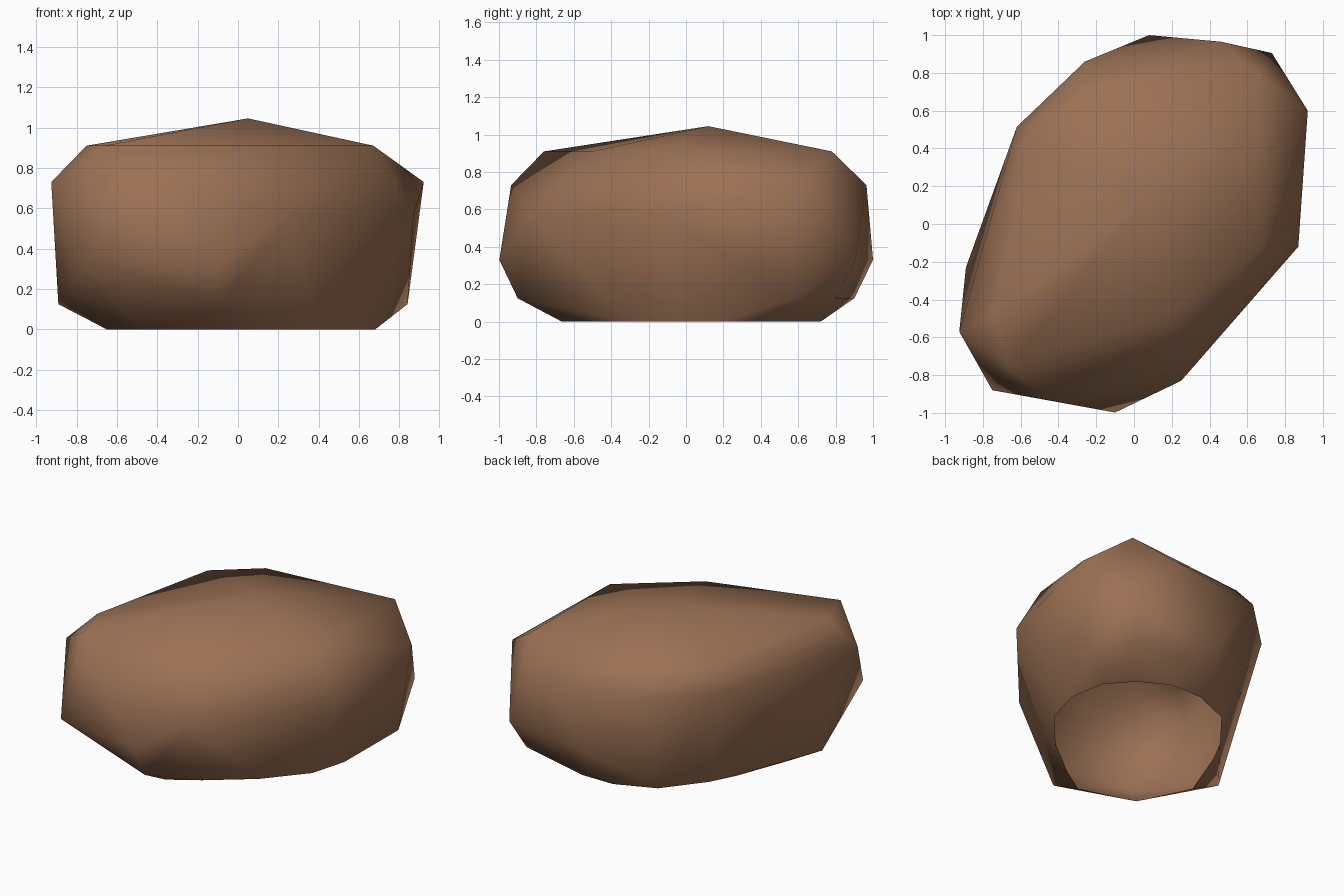
import bpy
import bmesh

# Corner points of the boulder, grouped by height
LEVELS = {
    1.045: [(0.05, 0.12)],
    0.91: [(-0.66, -0.76), (-0.75, -0.48), (-0.55, 0.455), (-0.27, 0.69),
           (0.665, 0.78), (0.67, -0.12), (0.20, -0.50)],
    0.73: [(-0.925, -0.57), (-0.44, -0.935), (0.92, 0.60),
           (0.46, 0.965), (-0.26, 0.86), (-0.62, 0.515)],
    0.57: [(0.87, -0.12), (0.25, -0.83)],
    0.33: [(-0.10, -0.998), (-0.75, -0.88), (0.73, 0.905), (0.08, 1.0)],
    0.125: [(-0.09, -0.90), (-0.89, -0.23), (0.84, 0.567),
            (0.67, 0.80), (0.13, 0.90)],
    0.0: [(0.68, 0.20), (0.635, 0.445), (0.49, 0.61), (0.29, 0.72),
          (0.06, 0.72), (-0.21, 0.61), (-0.42, 0.345), (-0.51, 0.17),
          (-0.65, -0.20), (-0.48, -0.55), (-0.095, -0.664),
          (0.10, -0.54), (0.385, -0.315), (0.61, -0.05)],
}

brown = bpy.data.materials.new("stone_brown")
brown.diffuse_color = (0.33, 0.165, 0.09, 1.0)

# Faceted boulder: skin stretched over the points, open underneath
bm = bmesh.new()
for z, ring in LEVELS.items():
    for x, y in ring:
        bm.verts.new((x, y, z))
hull = bmesh.ops.convex_hull(bm, input=bm.verts[:])
loose = [v for v in bm.verts if not v.link_faces]
bmesh.ops.delete(bm, geom=loose, context='VERTS')
bmesh.ops.recalc_face_normals(bm, faces=bm.faces[:])
under = [f for f in bm.faces if all(v.co.z < 0.01 for v in f.verts)]
bmesh.ops.delete(bm, geom=under, context='FACES')
for f in bm.faces:
    f.smooth = True

mesh = bpy.data.meshes.new("boulder")
bm.to_mesh(mesh)
bm.free()
mesh.materials.append(brown)
boulder = bpy.data.objects.new("boulder", mesh)
bpy.context.collection.objects.link(boulder)
